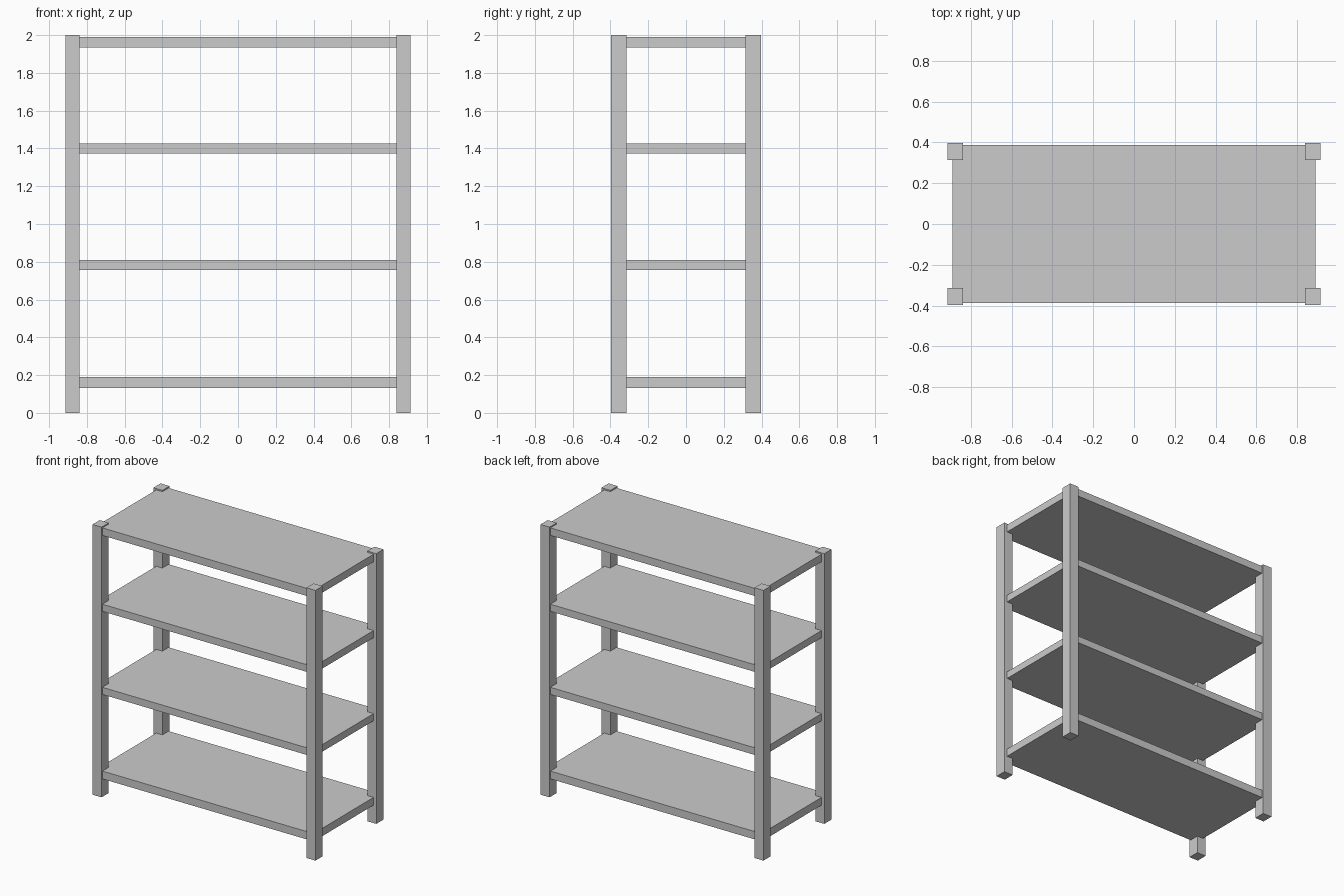
import bpy

if "Cube" in bpy.data.objects:
    bpy.data.objects.remove(bpy.data.objects["Cube"])

def box(name, lo, hi):
    """Axis-aligned box between two corners."""
    bpy.ops.mesh.primitive_cube_add(size=1, location=[(a + b) / 2 for a, b in zip(lo, hi)])
    ob = bpy.context.object
    ob.name = name
    ob.scale = [b - a for a, b in zip(lo, hi)]
    bpy.ops.object.transform_apply(location=False, rotation=False, scale=True)
    return ob

# Four corner posts
X0, X1, Y0, Y1 = 0.839, 0.913, 0.314, 0.398
for side, sx in (("left", -1), ("right", 1)):
    for face, sy in (("front", -1), ("back", 1)):
        xs = sorted((sx * X0, sx * X1))
        ys = sorted((sy * Y0, sy * Y1))
        box(f"{face}_{side}_post", (xs[0], ys[0], 0), (xs[1], ys[1], 2))

# Four shelf boards, set slightly inside the outer post faces
shelves = [(0.132, 0.19), (0.757, 0.81), (1.372, 1.425), (1.934, 1.99)]
for i, (z0, z1) in enumerate(shelves, 1):
    box(f"shelf_{i}", (-0.89, -0.387, z0), (0.89, 0.387, z1))
